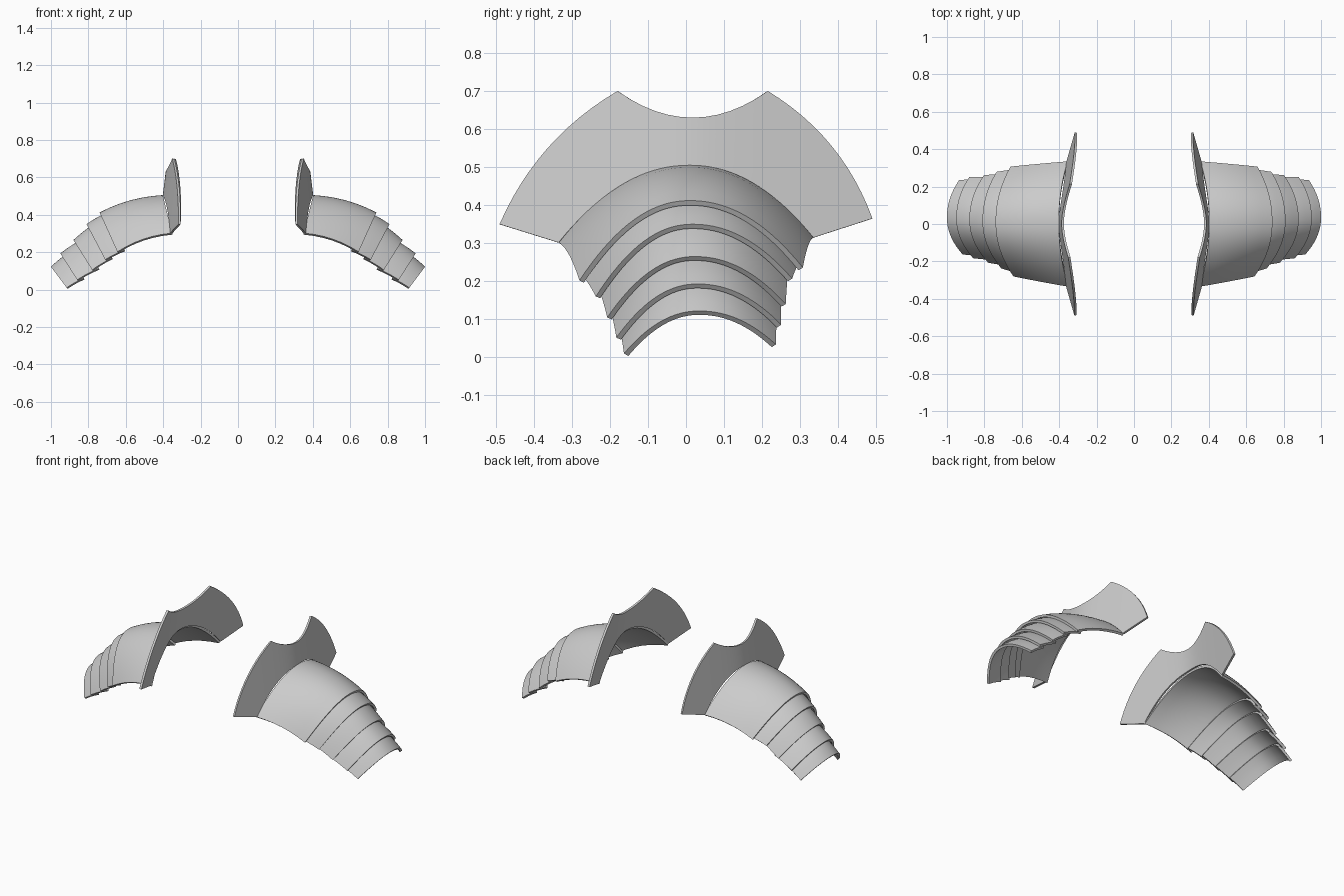
import bpy, math
from mathutils import Vector

cube = bpy.data.objects.get("Cube")
if cube:
    bpy.data.objects.remove(cube)

grey = bpy.data.materials.new("plain_grey")
grey.use_nodes = True
grey.diffuse_color = (0.6, 0.6, 0.6, 1)
grey.node_tree.nodes["Principled BSDF"].inputs["Base Color"].default_value = (0.6, 0.6, 0.6, 1)

STEPS = 36


def ring(crown, front, back_y, back_z):
    """Arched edge: crown point, front end, and a back end in the same slanted plane."""
    crown, front = Vector(crown), Vector(front)
    slant = (crown.z - back_z) / (crown.z - front.z)
    back = Vector((crown.x + (front.x - crown.x) * slant, back_y, back_z))
    return crown, front, back


def ring_points(r):
    crown, front, back = r
    points = []
    for i in range(STEPS + 1):
        t = 2 * i / STEPS - 1
        end = front if t < 0 else back
        drop = abs(t) ** 2.1
        d = end - crown
        points.append(crown + Vector((d.x * drop, d.y * abs(t), d.z * drop)))
    return points


def sheet(name, rows, side, outward, thickness):
    """Loft rows of points into a thickened sheet whose outer face follows the rows."""
    n = len(rows[0])
    verts = [(p.x * side, p.y, p.z) for row in rows for p in row]
    faces = [(j * n + i, j * n + i + 1, (j + 1) * n + i + 1, (j + 1) * n + i)
             for j in range(len(rows) - 1) for i in range(n - 1)]
    mesh = bpy.data.meshes.new(name)
    mesh.from_pydata(verts, [], faces)
    mesh.update()
    total = sum((f.normal * f.area for f in mesh.polygons), Vector())
    if total.dot(Vector(outward)) < 0:
        mesh.flip_normals()
    mesh.materials.append(grey)
    ob = bpy.data.objects.new(name, mesh)
    bpy.context.collection.objects.link(ob)
    solid = ob.modifiers.new("thickness", "SOLIDIFY")
    solid.thickness = thickness
    solid.offset = -1
    bpy.ops.object.select_all(action="DESELECT")
    ob.select_set(True)
    bpy.context.view_layer.objects.active = ob
    bpy.ops.object.modifier_apply(modifier=solid.name)
    bpy.ops.object.shade_smooth_by_angle(angle=math.radians(35))


def loft(a, b, bulge, cuts=6):
    rows = []
    for j in range(cuts + 1):
        s = j / cuts
        lift = Vector((0.4, 0, 1)) * bulge * 4 * s * (1 - s)
        rows.append([p.lerp(q, s) + lift for p, q in zip(a, b)])
    return rows


def tucked(r):
    """Hidden upper edge of a plate, slipped under the lower edge of the one above."""
    crown, front, back = r
    return (crown + Vector((-0.036, 0, -0.002)),
            front + Vector((-0.036, 0.012, 0.008)),
            back + Vector((-0.036, -0.012, 0.008)))


# Collar outline: bowed sides and a scooped top
def bowed(a, b, bow, s):
    a, b = Vector(a), Vector(b)
    d = (b - a).normalized()
    return a.lerp(b, s) + Vector((-d.y, d.x)) * bow * 4 * s * (1 - s)


def collar_edge(s):
    front, tip_f, tip_b, back = (-0.49, 0.35), (-0.18, 0.70), (0.215, 0.70), (0.49, 0.365)
    k = s * 3
    if k <= 1:
        return bowed(front, tip_f, 0.038, k)
    if k <= 2:
        return bowed(tip_f, tip_b, -0.07, k - 1)
    return bowed(tip_b, back, 0.038, k - 2)


def collar_x(y, z):
    return 0.402 - 0.12 * (z - 0.505) - 0.255 * (math.hypot(y, 0.1) - 0.1)


neck = ring((0.402, 0.01, 0.505), (0.352, -0.335, 0.302), 0.335, 0.315)
edges = [
    ring((0.74, 0.01, 0.412), (0.645, -0.28, 0.202), 0.307, 0.236),
    ring((0.81, 0.017, 0.35), (0.71, -0.237, 0.16), 0.279, 0.207),
    ring((0.88, 0.023, 0.265), (0.78, -0.207, 0.105), 0.262, 0.14),
    ring((0.95, 0.03, 0.193), (0.86, -0.183, 0.052), 0.25, 0.086),
    ring((1.0, 0.035, 0.122), (0.916, -0.163, 0.01), 0.236, 0.034),
]

for side, label in ((1, "left"), (-1, "right")):
    # Large shoulder plate
    sheet(label + "_shoulder_plate", loft(ring_points(neck), ring_points(edges[0]), 0.018),
          side, (0, 0, 1), 0.014)

    # Overlapping arm plates
    for i in range(1, len(edges)):
        rows = loft(ring_points(tucked(edges[i - 1])), ring_points(edges[i]), 0.003, 3)
        sheet(f"{label}_arm_plate_{i}", rows, side, (0, 0, 1), 0.014)

    # Upright collar plate
    base = ring_points(neck)
    rows = []
    for j in range(9):
        row = []
        for i, p in enumerate(base):
            y, z = Vector((p.y, p.z)).lerp(collar_edge(i / STEPS), j / 8)
            row.append(Vector((collar_x(y, z), y, z)))
        rows.append(row)
    sheet(label + "_collar_plate", rows, side, (side, 0, 0), 0.012)
